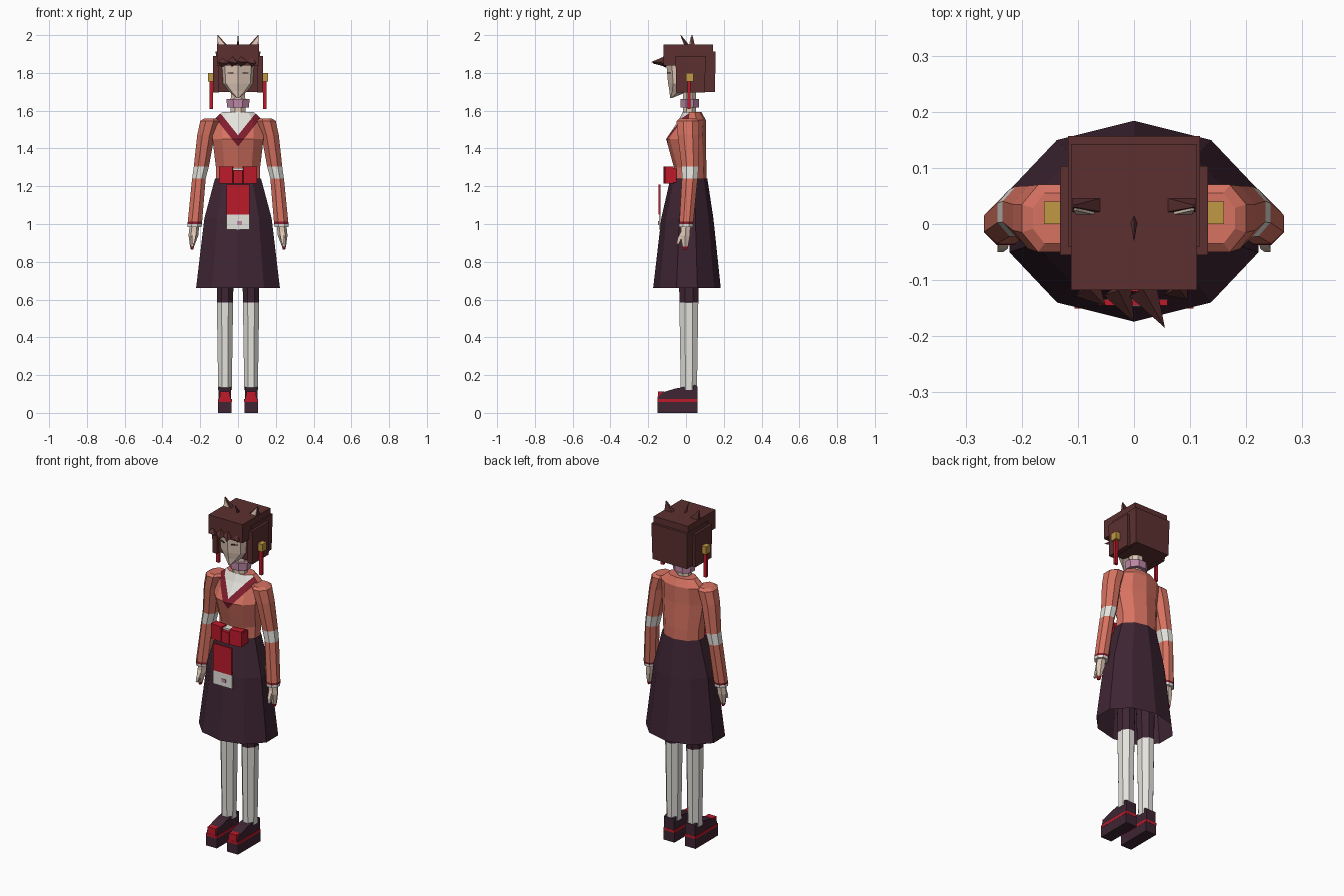
import bpy, bmesh, math
from mathutils import Vector, Matrix

if "Cube" in bpy.data.objects:
    bpy.data.objects.remove(bpy.data.objects["Cube"])


def material(name, *rgb):
    lin = [((c / 255 + 0.055) / 1.055) ** 2.4 for c in rgb] + [1]
    m = bpy.data.materials.new(name)
    m.use_nodes = True
    m.diffuse_color = lin
    m.node_tree.nodes["Principled BSDF"].inputs["Base Color"].default_value = lin
    return m


HAIR = material("hair_brown", 92, 48, 48)
PLUM = material("dark_plum", 62, 37, 51)
CORAL = material("coral_cloth", 214, 114, 97)
RED = material("bright_red", 188, 26, 42)
WINE = material("wine_red", 128, 30, 46)
WHITE = material("off_white", 228, 226, 220)
SKIN = material("skin", 222, 199, 182)
GOLD = material("gold", 192, 152, 66)
PINK = material("pink", 190, 136, 166)


def finish(name, bm, mats):
    bmesh.ops.recalc_face_normals(bm, faces=bm.faces)
    me = bpy.data.meshes.new(name)
    bm.to_mesh(me)
    bm.free()
    for m in mats:
        me.materials.append(m)
    ob = bpy.data.objects.new(name, me)
    bpy.context.collection.objects.link(ob)
    return ob


def loft_mesh(rings, n, phase=0.0, caps=True, bands=None):
    """Stack of n-gons; each ring is x, y, z, half width, half depth."""
    bm = bmesh.new()
    ang = [math.tau * (i + phase) / n - math.pi / 2 for i in range(n)]
    mx = max(abs(math.cos(a)) for a in ang)
    my = max(abs(math.sin(a)) for a in ang)
    rows = [[bm.verts.new((x + a * math.cos(t) / mx, y + b * math.sin(t) / my, z))
             for t in ang] for x, y, z, a, b in rings]
    for k, (lo, hi) in enumerate(zip(rows, rows[1:])):
        for i in range(n):
            j = (i + 1) % n
            f = bm.faces.new((lo[i], lo[j], hi[j], hi[i]))
            f.material_index = bands[k] if bands else 0
    if caps:
        bm.faces.new(rows[0]).material_index = bands[0] if bands else 0
        bm.faces.new(rows[-1]).material_index = bands[-1] if bands else 0
    return bm


def loft(name, rings, n, mats, **kw):
    return finish(name, loft_mesh(rings, n, **kw), mats)


def box(name, x, y, z, mat, taper=1.0, turn=0.0):
    """Box from (min, max) ranges; taper scales the bottom."""
    c = Vector((sum(r) / 2 for r in (x, y, z)))
    size = [r[1] - r[0] for r in (x, y, z)]
    bm = bmesh.new()
    bmesh.ops.create_cube(bm, size=1)
    for v in bm.verts:
        k = taper if v.co.z < 0 else 1
        v.co = Vector((v.co.x * size[0] * k, v.co.y * size[1] * k, v.co.z * size[2]))
    bm.transform(Matrix.Translation(c) @ Matrix.Rotation(turn, 4, 'Z'))
    return finish(name, bm, [mat])


def spike(name, base, tip, r, mat):
    d = Vector(tip) - Vector(base)
    bm = bmesh.new()
    bmesh.ops.create_cone(bm, cap_ends=True, segments=4, radius1=r, radius2=0, depth=d.length)
    bm.transform(Matrix.Translation(Vector(base) + d / 2) @ d.to_track_quat('Z', 'Y').to_matrix().to_4x4())
    return finish(name, bm, [mat])


# Jacket body, with the crossed neckline cut into the chest
bm = loft_mesh([(0, .018, 1.2, .115, .09), (0, .022, 1.3, .117, .086),
                (0, 0, 1.45, .135, .105), (0, .033, 1.55, .13, .072),
                (0, .032, 1.592, .085, .05)], 10)
SLOPE, INNER, OUTER = 0.8, 1.47, 1.41
for apex in (INNER, OUTER):
    for s in (1, -1):
        front = [f for f in bm.faces if f.normal.y < 0.1 and f.calc_center_median().y < .03]
        geom = front + list({e for f in front for e in f.edges}) + list({v for f in front for v in f.verts})
        bmesh.ops.bisect_plane(bm, geom=geom, plane_co=(0, 0, apex), plane_no=(s, 0, -SLOPE))
        bm.normal_update()
for f in bm.faces:
    c = f.calc_center_median()
    if c.y < .02:
        for i, apex in ((2, OUTER), (1, INNER)):
            if abs(c.x) < SLOPE * (c.z - apex):
                f.material_index = i
finish("jacket", bm, [CORAL, WHITE, WINE])

# Skirt, open at the hem
loft("skirt", [(0, .005, .66, .222, .179), (0, .007, 1.03, .178, .138),
               (0, .015, 1.24, .122, .098)], 10, [PLUM], caps=False)

# Sash with bow and hanging panel
box("sash", (-.1, .1), (-.1, -.05), (1.22, 1.295), RED)
box("sash_knot", (-.025, .025), (-.12, -.08), (1.215, 1.285), RED)
box("sash_trim", (-.085, .085), (-.102, -.06), (1.287, 1.297), WHITE)
for s, side in ((1, "left"), (-1, "right")):
    box(side + "_bow_loop", sorted((s * .025, s * .098)), (-.115, -.07), (1.215, 1.305), RED, turn=s * .12)
box("hanging_panel", (-.062, .06), (-.145, -.135), (1.05, 1.21), RED)
box("panel_end", (-.062, .06), (-.144, -.134), (.97, 1.05), WHITE)
box("panel_flower", (-.005, .022), (-.147, -.143), (.995, 1.015), PINK)

# Neck, choker and head
loft("neck", [(0, .018, 1.57, .04, .034), (0, .018, 1.75, .037, .034)], 8, [SKIN], phase=.5)
loft("choker", [(0, .02, 1.618, .057, .05), (0, .02, 1.662, .062, .05)], 8, [PINK], phase=.5)
loft("head", [(0, -.078, 1.668, .008, .006), (0, -.033, 1.705, .052, .055),
              (0, -.005, 1.745, .092, .09), (0, -.005, 1.86, .1, .1)], 8, [SKIN])

# Hair blocks
box("hair_cap", (-.112, .112), (-.118, .143), (1.84, 1.95), HAIR)
box("hair_back", (-.118, .118), (-.04, .157), (1.7, 1.912), HAIR, taper=.96)
bangs = [((-.085, -.11, 1.855), (-.05, -.147, 1.85)), ((-.03, -.115, 1.86), (0, -.175, 1.85)),
         ((.015, -.115, 1.86), (.055, -.185, 1.857)), ((.075, -.11, 1.855), (.095, -.135, 1.85))]
for i, (base, tip) in enumerate(bangs):
    spike(f"bang_{i + 1}", base, tip, .027, HAIR)
loft("hair_tuft", [(0, .005, 1.945, .006, .014), (0, -.028, 2.0, .001, .002)], 4, [HAIR])

# Paired parts
for s, side in ((1, "left_"), (-1, "right_")):
    def span(a, b):
        return sorted((s * a, s * b))

    def limb(name, rings, n, mats, **kw):
        return loft(side + name, [(s * x, y, z, a, b) for x, y, z, a, b in rings], n, mats, **kw)

    # Side hair, ear, eye and earring
    box(side + "side_hair", span(.1, .132), (-.055, .103), (1.695, 1.89), HAIR, taper=.97)
    limb("ear", [(.083, .034, 1.945, .027, .013), (.107, .032, 2.0, .002, .002)], 4, [HAIR], phase=.5)
    limb("inner_ear", [(.085, .024, 1.945, .018, .008), (.105, .026, 1.99, .002, .002)], 4, [SKIN], phase=.5)
    box(side + "eye", span(.022, .055), (-.0925, -.088), (1.797, 1.803), HAIR, turn=s * .46)
    box(side + "earring", span(.13, .16), (0, .04), (1.755, 1.8), GOLD)
    box(side + "tassel", span(.132, .15), (.009, .024), (1.61, 1.757), RED)

    # Sleeve with white elbow band and trimmed cuff
    limb("sleeve", [(.23, 0, .985, .037, .036), (.229, 0, 1.0, .038, .037),
                    (.228, .002, 1.012, .038, .037), (.207, .02, 1.24, .036, .042),
                    (.194, .022, 1.305, .04, .045), (.17, .012, 1.47, .046, .056),
                    (.15, .01, 1.545, .05, .06), (.145, .01, 1.558, .035, .045)],
         8, [CORAL, WHITE, WINE], phase=.5, bands=[1, 2, 0, 1, 0, 0, 0])

    # Hand with thumb and red nails
    limb("hand", [(.243, -.004, .865, .006, .01), (.243, -.004, .882, .011, .015),
                  (.236, -.004, .94, .026, .025), (.23, 0, 1.0, .025, .024)],
         6, [SKIN, RED], phase=.5, bands=[1, 0, 0])
    limb("thumb", [(.238, -.044, .895, .005, .006), (.234, -.034, .925, .009, .01),
                   (.23, -.012, .965, .01, .012)], 4, [SKIN], phase=.5)

    # Leg: stocking below, dark shorts above
    limb("leg", [(.069, .015, .12, .036, .043), (.069, .015, .585, .043, .05),
                 (.069, .015, .586, .042, .05), (.065, .015, .95, .05, .055)],
         8, [WHITE, PLUM], phase=.5, bands=[0, 1, 1])

    # Shoe: sole, stripe, sloped upper and red buckle
    box(side + "sole", span(.034, .105), (-.15, .06), (0, .06), PLUM)
    box(side + "sole_stripe", span(.033, .106), (-.151, .061), (.058, .073), RED)
    bm = bmesh.new()
    profile = [(-.145, .07), (.06, .07), (.06, .14), (.045, .147), (-.06, .128), (-.125, .108), (-.145, .085)]
    face = bm.faces.new([bm.verts.new((s * .037, y, z)) for y, z in profile])
    ext = bmesh.ops.extrude_face_region(bm, geom=[face])["geom"]
    bmesh.ops.translate(bm, verts=[v for v in ext if isinstance(v, bmesh.types.BMVert)], vec=(s * .065, 0, 0))
    finish(side + "shoe_upper", bm, [PLUM])
    box(side + "shoe_buckle", span(.044, .095), (-.149, -.115), (.072, .112), RED, taper=1.05)
